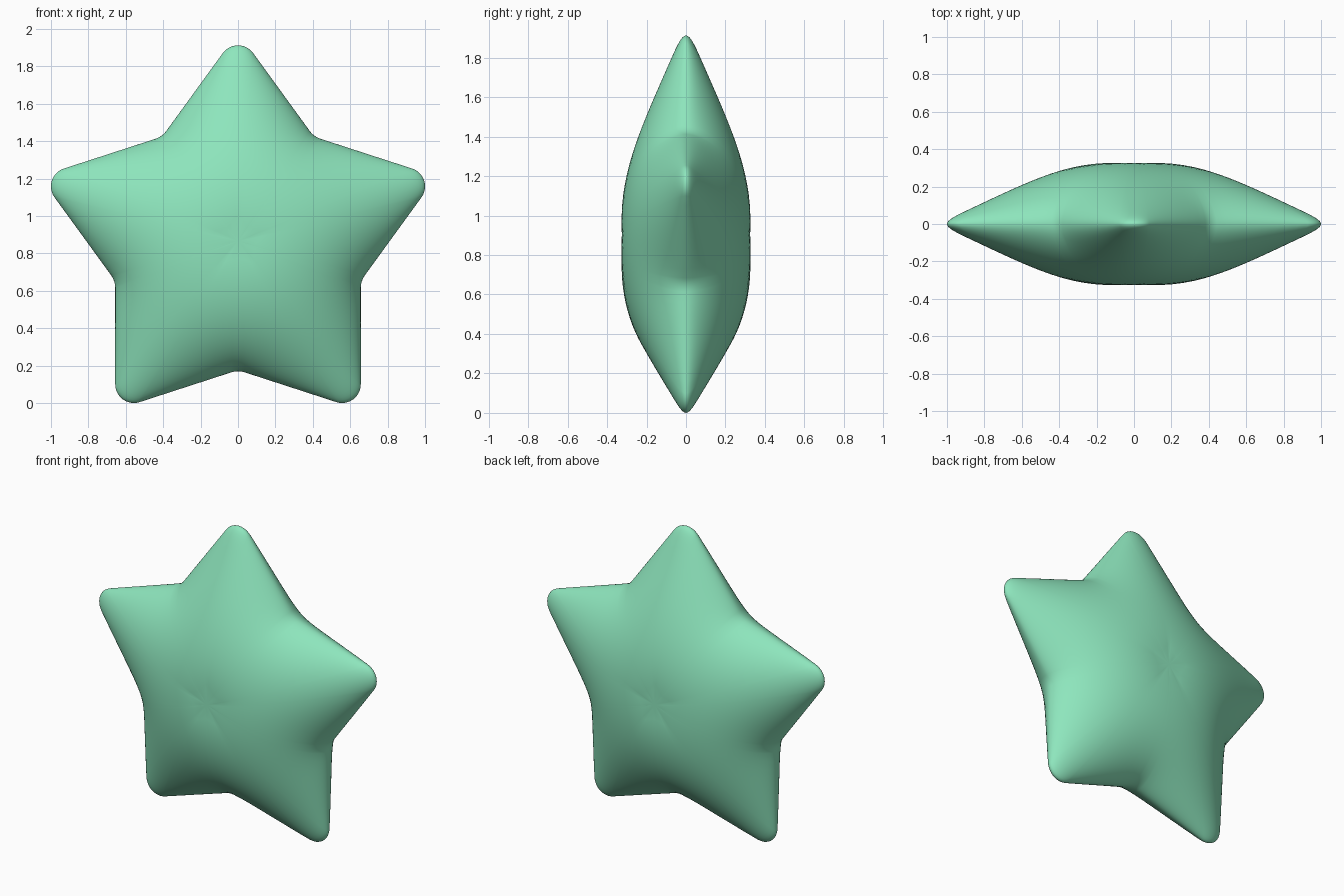
import bpy, bmesh
from math import sin, cos, tan, radians, pi, sqrt
from mathutils import Vector, Matrix

if "Cube" in bpy.data.objects:
    bpy.data.objects.remove(bpy.data.objects["Cube"])

ARM, TIP, FILLET = 0.9465, 0.10, 0.12      # tip-circle distance, tip radius, notch radius
HALF_DEPTH = 0.325
RINGS = 24
CENTRE_Z = ARM * sin(radians(54)) + TIP


def arc(centre, radius, a0, a1, steps):
    return [centre + radius * Vector((cos(radians(a0 + (a1 - a0) * k / steps)),
                                      sin(radians(a0 + (a1 - a0) * k / steps))))
            for k in range(steps + 1)]


# Outline of one arm (pointing along +u): rounded tip, straight edge, filleted notch
notch = (ARM * cos(radians(54)) + TIP) / cos(radians(18))
d = notch + FILLET / sin(radians(72))
tip = arc(Vector((ARM, 0)), TIP, 0, 54, 6)
valley = arc(d * Vector((cos(radians(36)), sin(radians(36)))), FILLET, 234, 216, 3)
edge = [tip[-1].lerp(valley[0], k / 9) for k in range(1, 9)]
half = tip + edge + valley
outline = [Vector((p.x, -p.y)) for p in reversed(half)] + half[1:]
n = len(outline) - 1                        # last point belongs to the next arm
scale = [sin(pi / 2 * j / RINGS) for j in range(RINGS + 1)]


def node(j, i):
    return 0 if j == 0 else 1 + (j - 1) * n + i % n


# Inflate the outline like a cushion: solve a membrane over one arm
count = 1 + RINGS * n
weights = [{} for _ in range(count)]
load = [0.0] * count


def add_triangle(corners, share):
    pts = [outline[i] * scale[j] for j, i in corners]
    ids = [node(j, i) for j, i in corners]
    area2 = abs((pts[1] - pts[0]).cross(pts[2] - pts[0]))
    for k in range(3):
        a, b = (k + 1) % 3, (k + 2) % 3
        w = share * 0.5 * (pts[a] - pts[k]).dot(pts[b] - pts[k]) / area2
        for s, t in ((ids[a], ids[b]), (ids[b], ids[a])):
            weights[s][t] = weights[s].get(t, 0) + w
        load[ids[k]] += share * area2 / 6


for i in range(n):
    add_triangle([(0, 0), (1, i), (1, i + 1)], 1)
    for j in range(1, RINGS):
        a, b, c, e = (j, i), (j + 1, i), (j + 1, i + 1), (j, i + 1)
        for tri in ((a, b, c), (a, c, e), (a, b, e), (b, c, e)):
            add_triangle(tri, 0.5)

u = [0.0] * count
inner = [(k, list(weights[k].items()), sum(weights[k].values()))
         for k in range(1 + (RINGS - 1) * n)]
for _ in range(800):
    for k, links, total in inner:
        s = load[k]
        for m, w in links:
            s += w * u[m]
        u[k] += 1.85 * (s / total - u[k])

# Shape the swelling so the arm ridges follow a parabola
g = [sqrt(max(v, 0) / u[0]) for v in u]
num = den = 0.0
for j in range(1, RINGS):
    if 0.3 < scale[j] < 0.92:
        r = g[node(j, n // 2)]
        num += (1 - scale[j] ** 2 - r * r) * (r - r * r)
        den += (r - r * r) ** 2
blend = min(1.0, max(0.15, num / den))
height = [HALF_DEPTH * (blend * v + (1 - blend) * v * v) for v in g]

# Build the star from five arms, front and back sharing the rim
bm = bmesh.new()
N = 5 * n
rim = None
for side in (-1, 1):
    centre = bm.verts.new((0, side * height[0], CENTRE_Z))
    rings = []
    for j in range(1, RINGS + 1):
        if j == RINGS and rim:
            rings.append(rim)
            continue
        ring = []
        for k in range(N):
            p = Matrix.Rotation(radians(90 + 72 * (k // n)), 2) @ (outline[k % n] * scale[j])
            y = 0 if j == RINGS else side * height[node(j, k)]
            ring.append(bm.verts.new((p.x, y, CENTRE_Z + p.y)))
        rings.append(ring)
    rim = rings[-1]
    for k in range(N):
        m = (k + 1) % N
        bm.faces.new((centre, rings[0][k], rings[0][m]))
        for a, b in zip(rings, rings[1:]):
            bm.faces.new((a[k], b[k], b[m], a[m]))
bmesh.ops.recalc_face_normals(bm, faces=bm.faces)
for f in bm.faces:
    f.smooth = True
mesh = bpy.data.meshes.new("puffy_star")
bm.to_mesh(mesh)
bm.free()
star = bpy.data.objects.new("puffy_star", mesh)
bpy.context.collection.objects.link(star)

mat = bpy.data.materials.new("mint_green")
mat.diffuse_color = (0.27, 0.79, 0.51, 1)
mat.use_nodes = True
mat.node_tree.nodes["Principled BSDF"].inputs["Base Color"].default_value = mat.diffuse_color
mesh.materials.append(mat)
